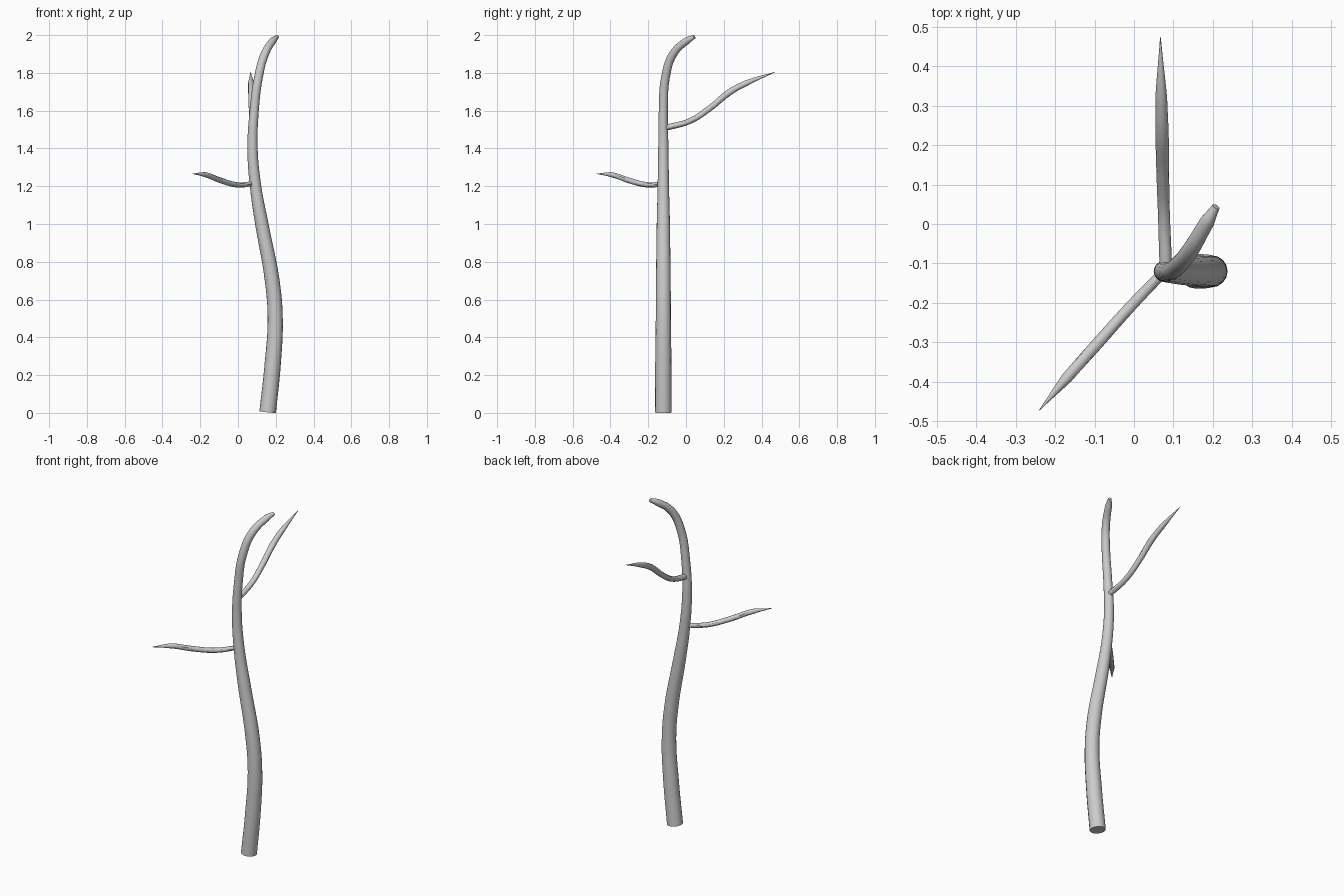
import bpy


def limb(name, points, sides_res=4):
    """Round tapering tube through (x, y, z, radius) points."""
    cu = bpy.data.curves.new(name, 'CURVE')
    cu.dimensions = '3D'
    cu.bevel_depth = 1.0
    cu.bevel_resolution = sides_res
    cu.resolution_u = 6
    cu.use_fill_caps = True
    sp = cu.splines.new('BEZIER')
    sp.bezier_points.add(len(points) - 1)
    for bp, (x, y, z, r) in zip(sp.bezier_points, points):
        bp.co = (x, y, z)
        bp.radius = r
        bp.handle_left_type = bp.handle_right_type = 'AUTO'
    ob = bpy.data.objects.new(name, cu)
    bpy.context.collection.objects.link(ob)
    bpy.ops.object.select_all(action='DESELECT')
    bpy.context.view_layer.objects.active = ob
    ob.select_set(True)
    bpy.ops.object.convert(target='MESH')
    ob = bpy.context.object
    ob.name = name
    bpy.ops.object.shade_smooth_by_angle()
    return ob


# Trunk: gentle S-bend, hooked top with a blunt tip
limb("trunk", [
    (0.157, -0.12, 0.003, 0.044),
    (0.183, -0.12, 0.25, 0.043),
    (0.197, -0.12, 0.50, 0.040),
    (0.181, -0.12, 0.70, 0.039),
    (0.126, -0.12, 1.00, 0.035),
    (0.093, -0.12, 1.20, 0.030),
    (0.077, -0.12, 1.40, 0.027),
    (0.086, -0.12, 1.60, 0.024),
    (0.109, -0.108, 1.78, 0.023),
    (0.142, -0.068, 1.90, 0.022),
    (0.185, 0.005, 1.97, 0.019),
    (0.208, 0.044, 1.991, 0.010),
], 6)

# Lower branch, reaching front left
limb("lower_branch", [
    (0.082, -0.115, 1.214, 0.013),
    (0.000, -0.200, 1.207, 0.014),
    (-0.090, -0.300, 1.230, 0.015),
    (-0.170, -0.390, 1.260, 0.014),
    (-0.240, -0.472, 1.266, 0.001),
])

# Upper branch, reaching back
limb("upper_branch", [
    (0.081, -0.115, 1.508, 0.016),
    (0.076, 0.020, 1.545, 0.015),
    (0.073, 0.125, 1.612, 0.016),
    (0.071, 0.230, 1.697, 0.017),
    (0.069, 0.320, 1.746, 0.015),
    (0.067, 0.473, 1.805, 0.001),
])
